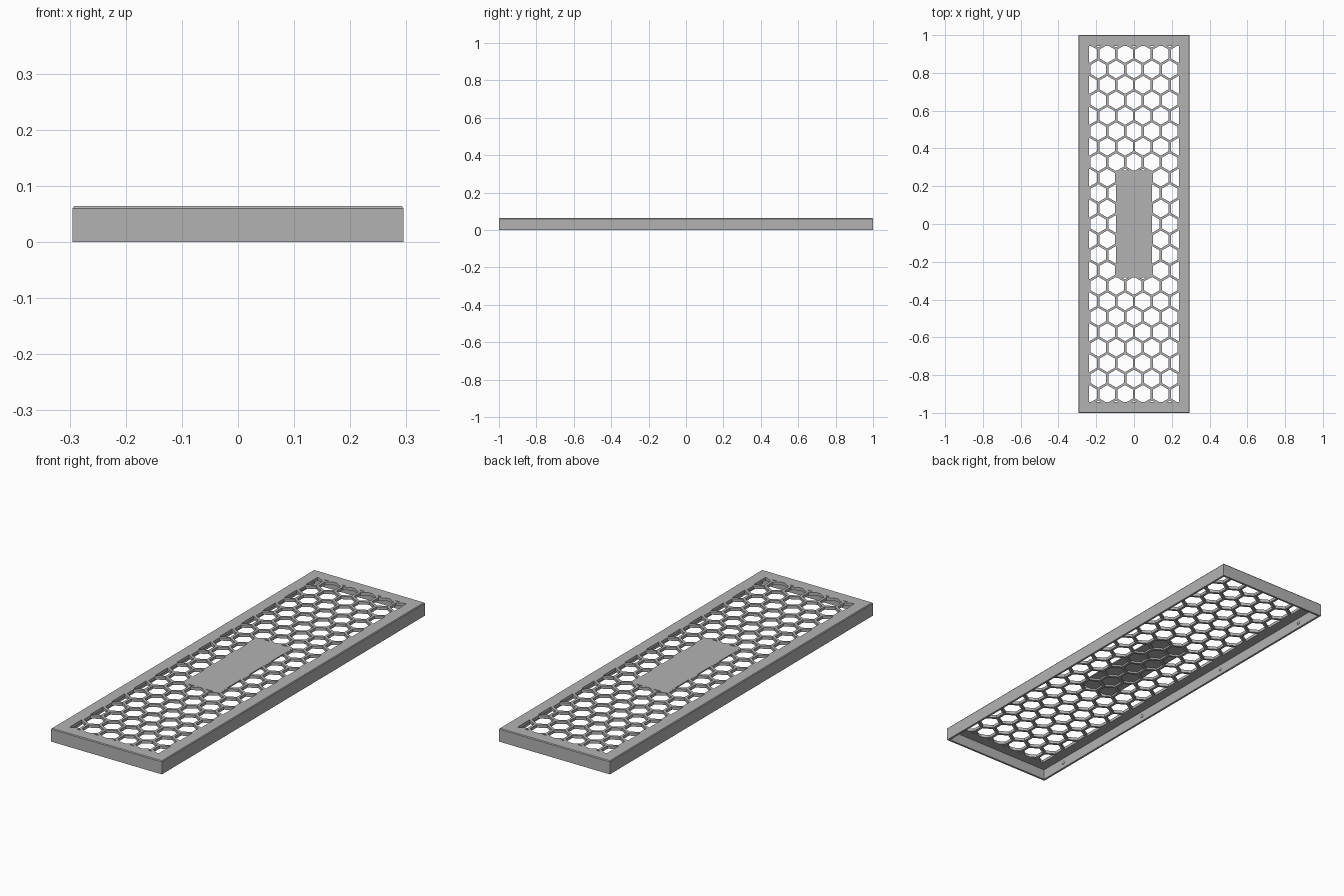
import bpy, bmesh, math
from mathutils import Vector

HALF_X, HALF_Y, TOP = 0.295, 1.0, 0.064
RIM = 0.058            # rim width around the grille
DEPTH = 0.014          # thickness of the top panel
WALL = 0.01            # thickness of the side walls
PITCH = 0.0945         # spacing of the honeycomb cells
RIB = 0.0125           # width of the honeycomb ribs

cube = bpy.data.objects.get("Cube")
if cube:
    bpy.data.objects.remove(cube, do_unlink=True)

grey = bpy.data.materials.new("plain_grey")
grey.use_nodes = True
colour = (0.45, 0.45, 0.45, 1)
grey.diffuse_color = colour
grey.node_tree.nodes["Principled BSDF"].inputs["Base Color"].default_value = colour


def finish(name, bm):
    mesh = bpy.data.meshes.new(name)
    bm.to_mesh(mesh)
    bm.free()
    obj = bpy.data.objects.new(name, mesh)
    bpy.context.collection.objects.link(obj)
    mesh.materials.append(grey)
    return obj


def bridge(bm, a, b):
    for i in range(len(a)):
        j = (i + 1) % len(a)
        bm.faces.new((a[i], a[j], b[j], b[i]))


# Frame: a closed wall and rim profile carried around the rectangle
bm = bmesh.new()
profile = [(0, 0), (0, TOP - 0.004), (0.003, TOP), (RIM, TOP),
           (RIM, TOP - DEPTH), (WALL, TOP - DEPTH), (WALL, 0)]
rings = []
for inset, z in profile:
    x, y = HALF_X - inset, HALF_Y - inset
    rings.append([bm.verts.new((sx * x, sy * y, z))
                  for sx, sy in ((-1, -1), (1, -1), (1, 1), (-1, 1))])
for i, ring in enumerate(rings):
    bridge(bm, ring, rings[(i + 1) % len(rings)])
bmesh.ops.recalc_face_normals(bm, faces=bm.faces)
finish("frame", bm)


# Honeycomb: hollow hexagonal cells, trimmed to the opening
def hexagon(bm, cx, cy, across, z):
    r = across / math.sqrt(3)
    angles = [math.radians(30 + 60 * i) for i in range(6)]
    return [bm.verts.new((cx + r * math.cos(a), cy + r * math.sin(a), z)) for a in angles]


bm = bmesh.new()
row_step = PITCH * math.sqrt(3) / 2
for row in range(-12, 13):
    shift = 0.5 * (row % 2)
    for col in range(-4, 4):
        cx, cy = (col + shift) * PITCH, row * row_step
        outer_top, inner_top, inner_low, outer_low = [
            hexagon(bm, cx, cy, size, z) for size, z in (
                (PITCH, TOP), (PITCH - RIB, TOP),
                (PITCH - RIB, TOP - DEPTH), (PITCH, TOP - DEPTH))]
        bridge(bm, outer_top, inner_top)
        bridge(bm, inner_top, inner_low)
        bridge(bm, inner_low, outer_low)
for normal, reach in (((1, 0, 0), HALF_X - RIM), ((0, 1, 0), HALF_Y - RIM)):
    for side in (-1, 1):
        n = Vector(normal) * side
        bmesh.ops.bisect_plane(bm, geom=bm.verts[:] + bm.edges[:] + bm.faces[:],
                               plane_co=n * reach, plane_no=n, clear_outer=True)
bmesh.ops.remove_doubles(bm, verts=bm.verts, dist=0.0001)
finish("honeycomb_grille", bm)

# Solid panel closing the middle cells from above
bm = bmesh.new()
bmesh.ops.create_cube(bm, size=1)
bmesh.ops.scale(bm, vec=(2 * PITCH, 0.564, 0.006), verts=bm.verts)
bmesh.ops.translate(bm, vec=(0, 0, TOP - 0.0027), verts=bm.verts)
finish("centre_panel", bm)

# Small snap bumps along the inside of the long walls
for side, label in ((1, "left"), (-1, "right")):
    bm = bmesh.new()
    for y in (-0.85, -0.283, 0.283, 0.85):
        made = bmesh.ops.create_uvsphere(bm, u_segments=12, v_segments=8, radius=0.008)
        bmesh.ops.scale(bm, vec=(0.6, 1, 1), verts=made["verts"])
        bmesh.ops.translate(bm, vec=(side * (HALF_X - WALL), y, 0.026), verts=made["verts"])
    finish(label + "_snap_bumps", bm)
